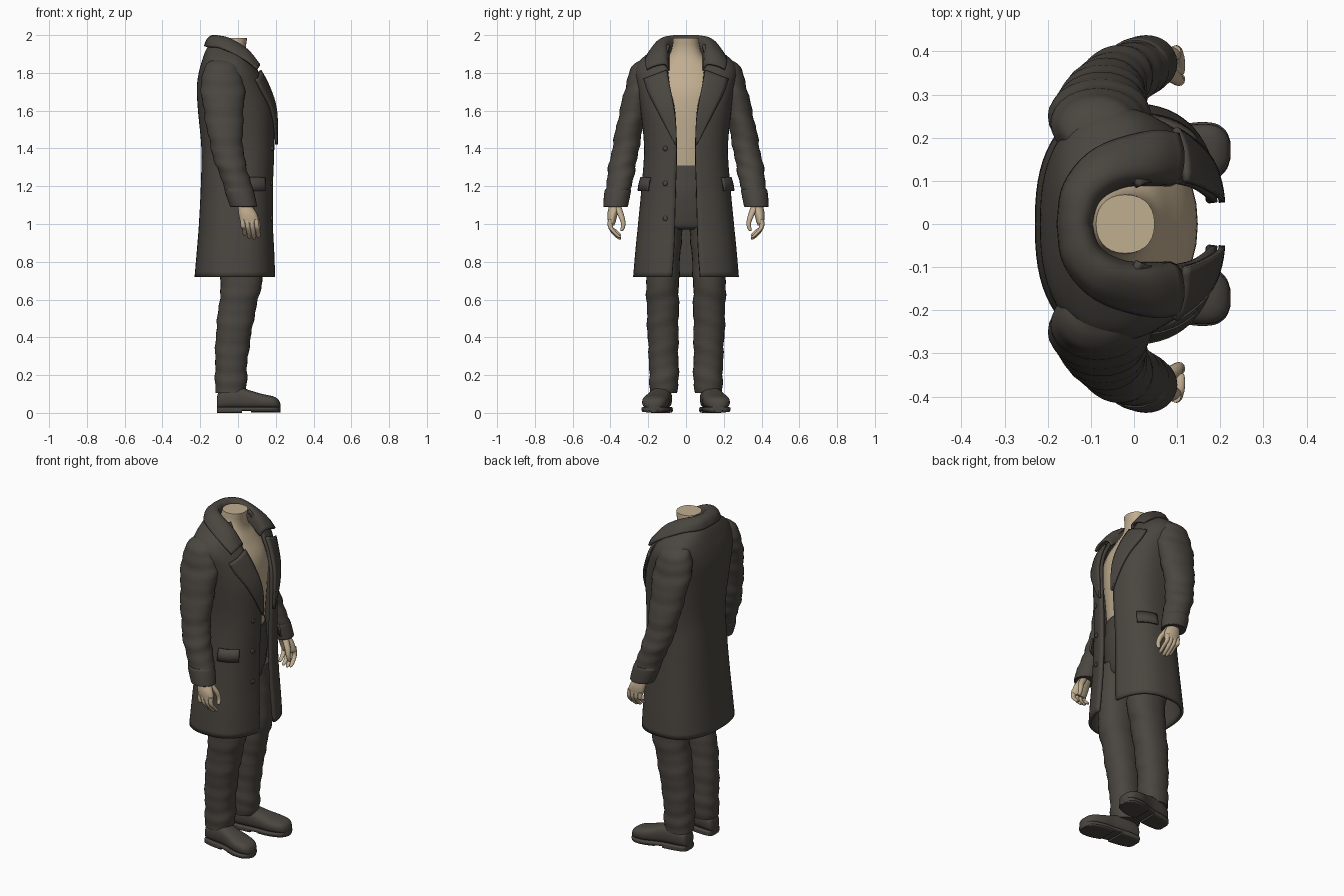
import bpy
import math
from mathutils import Vector

cube = bpy.data.objects.get("Cube")
if cube:
    bpy.data.objects.remove(cube, do_unlink=True)


def material(name, rgb):
    m = bpy.data.materials.new(name)
    m.use_nodes = True
    m.diffuse_color = (*rgb, 1)
    bsdf = next(n for n in m.node_tree.nodes if n.type == 'BSDF_PRINCIPLED')
    bsdf.inputs["Base Color"].default_value = (*rgb, 1)
    bsdf.inputs["Roughness"].default_value = 0.8
    return m


CLOTH = material("dark cloth", (0.068, 0.06, 0.05))
SKIN = material("skin", (0.53, 0.42, 0.28))


def spline(rows, steps=6):
    """Smooth curve through rows of equal length."""
    rows = [Vector(r) for r in rows]
    ext = [rows[0] * 2 - rows[1]] + rows + [rows[-1] * 2 - rows[-2]]
    out = []
    for a, b, c, d in zip(ext, ext[1:], ext[2:], ext[3:]):
        for k in range(steps):
            t = k / steps
            out.append((b * 2 + (c - a) * t + (a * 2 - b * 5 + c * 4 - d) * t ** 2
                        + (b * 3 - a - c * 3 + d) * t ** 3) / 2)
    return out + [rows[-1]]


def spow(v, p):
    return math.copysign(abs(v) ** p, v)


def grid(name, rings, mat, closed=False, mirror=False, thick=0, offset=-1):
    """Skin a stack of point rings into one smooth object."""
    n = len(rings[0])
    verts = [p for r in rings for p in r]
    faces = []
    for j in range(len(rings) - 1):
        for i in range(n if closed else n - 1):
            k = (i + 1) % n
            faces.append((j * n + i, j * n + k, (j + 1) * n + k, (j + 1) * n + i))
    if closed:
        faces.append(tuple(reversed(range(n))))
        faces.append(tuple(range(len(verts) - n, len(verts))))
    mesh = bpy.data.meshes.new(name)
    mesh.from_pydata(verts, [], faces)
    mesh.materials.append(mat)
    ob = bpy.data.objects.new(name, mesh)
    bpy.context.collection.objects.link(ob)
    if mirror:
        mod = ob.modifiers.new("mirror", 'MIRROR')
        mod.use_axis = (False, True, False)
    if thick:
        mod = ob.modifiers.new("thickness", 'SOLIDIFY')
        mod.thickness, mod.offset = thick, offset
    bpy.ops.object.select_all(action='DESELECT')
    ob.select_set(True)
    bpy.context.view_layer.objects.active = ob
    bpy.ops.object.shade_smooth_by_angle(angle=math.radians(45))
    return ob


def loft(name, rows, mat, axis='z', n=28, p=1.0, ripple=0, mirror=False):
    """Rows are (position along axis, centre 1, centre 2, radius 1, radius 2)."""
    rings = []
    for t, c1, c2, r1, r2 in spline(rows):
        ring = []
        for i in range(n):
            a = 2 * math.pi * i / n
            s = ripple * math.sin(t * 60 + 2 * math.sin(a)) * math.sin(t * 23)
            u = c1 + (r1 + s) * spow(math.cos(a), p)
            v = c2 + (r2 + s) * spow(math.sin(a), p)
            ring.append((u, v, t) if axis == 'z' else (t, u, v))
        rings.append(ring)
    return grid(name, rings, mat, True, mirror)


# Torso and neck
loft("torso", [(1.27, 0, 0, .13, .16), (1.4, 0, 0, .14, .165), (1.6, 0, 0, .148, .185),
               (1.72, -.01, 0, .143, .19), (1.82, -.03, 0, .11, .16),
               (1.88, -.035, 0, .085, .1), (1.93, -.03, 0, .072, .075),
               (1.985, -.02, 0, .068, .068)], SKIN, p=.9)

# Trousers: hips and two legs
loft("trouser_hips", [(.97, -.01, 0, .1, .15), (1.0, -.01, 0, .13, .18), (1.15, 0, 0, .145, .18),
                      (1.25, 0, 0, .143, .17), (1.31, 0, 0, .14, .165)], CLOTH, p=.9)
loft("trouser_legs", [(.105, -.04, .117, .078, .072), (.17, -.037, .117, .084, .078),
                      (.28, -.035, .118, .086, .078), (.42, -.023, .122, .094, .082),
                      (.56, -.003, .123, .1, .085), (.7, .018, .124, .11, .087),
                      (.9, 0, .115, .13, .09), (1.05, 0, .1, .13, .09)],
     CLOTH, p=.9, ripple=.004, mirror=True)

# Shoes: upper, sole and heel, lofted from heel to toe
upper = [(-.112, .122, .03, .06), (-.1, .124, .046, .09), (-.05, .13, .056, .11),
         (.02, .138, .058, .112), (.07, .148, .062, .097), (.13, .16, .07, .08),
         (.185, .168, .062, .068), (.213, .17, .042, .052), (.224, .171, .015, .03)]
loft("shoe_uppers", [(x, y, .02 + h / 2, w, h / 2) for x, y, w, h in upper],
     CLOTH, 'x', p=.75, mirror=True)
loft("shoe_soles", [(x, y, .021, w + .004, .011) for x, y, w, h in upper],
     CLOTH, 'x', p=.4, mirror=True)
loft("shoe_heels", [(x, y, .013, w + .004, .013) for x, y, w, h in upper[:4]],
     CLOTH, 'x', p=.4, mirror=True)
loft("shoe_treads", [(x, y, .014, w, .011) for x, y, w, h in upper[4:]],
     CLOTH, 'x', p=.4, mirror=True)

# Coat body, rows: height, centre, depth radius, width radius, half opening
COAT = spline([(.72, -.015, .215, .28, .075), (.86, -.012, .206, .268, .065),
               (1.0, -.01, .197, .254, .06), (1.2, -.005, .192, .235, .055),
               (1.4, 0, .194, .222, .05), (1.6, -.01, .202, .24, .06),
               (1.72, -.03, .188, .258, .085), (1.8, -.045, .163, .27, .095),
               (1.86, -.055, .137, .25, .1), (1.91, -.06, .115, .19, .1),
               (1.95, -.06, .095, .125, .09)], 5)
POWER = .8


def coat_row(z):
    for a, b in zip(COAT, COAT[1:]):
        if z <= b[0]:
            return a.lerp(b, max(0, (z - a[0]) / (b[0] - a[0])))
    return COAT[-1]


def coat_point(row, a, out=0):
    z, cx, rx, ry, w = row
    return (cx + (rx + out) * spow(math.cos(a), POWER), (ry + out) * spow(math.sin(a), POWER), z)


def coat_at(y, z, out=0):
    row = coat_row(z)
    a = math.asin(min(1, abs(y) / row[3]) ** (1 / POWER))
    return coat_point(row, a, out)


rings = []
for row in COAT:
    start = math.asin((row[4] / row[3]) ** (1 / POWER))
    span = 2 * (math.pi - start)
    rings.append([coat_point(row, start + span * i / 64) for i in range(65)])
grid("coat_body", rings, CLOTH, thick=.018)

# Lapels: inner y, z and outer y, z up the opening
rings = []
for y0, z0, y1, z1 in spline([(.048, 1.42, .055, 1.42), (.052, 1.54, .1, 1.51), (.066, 1.64, .15, 1.61),
                              (.085, 1.74, .195, 1.7), (.098, 1.81, .215, 1.765)], 4):
    rings.append([coat_at(y0 + (y1 - y0) * k / 6, z0 + (z1 - z0) * k / 6, .004) for k in range(7)])
grid("lapels", rings, CLOTH, mirror=True, thick=.014, offset=1)

# Collar: four edges from the front end round to the back centre
fall = [(.098, .205, 1.815), (.035, .208, 1.865), (-.085, .168, 1.925), (-.152, .09, 1.935), (-.168, 0, 1.938)]
roll = [(.108, .16, 1.835), (.045, .168, 1.9), (-.07, .142, 1.962), (-.14, .083, 1.973), (-.152, 0, 1.976)]
fold = [(.1, .112, 1.84), (.04, .115, 1.915), (-.04, .107, 1.966), (-.098, .066, 1.982), (-.12, 0, 1.985)]
base = [(.085, .1, 1.81), (.03, .1, 1.85), (-.03, .093, 1.89), (-.085, .058, 1.91), (-.103, 0, 1.92)]
edges = [spline(e, 5) for e in (fall, roll, fold, base)]
columns = [spline(c, 4) for c in zip(*edges)]
grid("collar", list(zip(*columns)), CLOTH, mirror=True, thick=.013, offset=1)

# Sleeves and cuffs
loft("sleeves", [(1.1, .026, .371, .066, .06), (1.2, 0, .357, .074, .067), (1.3, -.034, .338, .08, .072),
                 (1.4, -.058, .32, .085, .071), (1.55, -.073, .29, .1, .072),
                 (1.7, -.08, .252, .115, .075), (1.8, -.085, .224, .104, .077),
                 (1.85, -.085, .21, .075, .06), (1.87, -.085, .2, .04, .04)],
     CLOTH, ripple=.005, mirror=True)
loft("sleeve_cuffs", [(1.09, .03, .372, .067, .062), (1.1, .028, .372, .072, .066),
                      (1.17, .008, .362, .077, .07), (1.185, .004, .36, .071, .066)], CLOTH, mirror=True)

# Hands: palm, thumb and four fingers
loft("palms", [(.993, .064, .392, .036, .012), (1.01, .062, .393, .048, .02), (1.05, .053, .389, .049, .027),
               (1.09, .04, .378, .04, .032), (1.13, .03, .37, .036, .034)], SKIN, n=20, mirror=True)
loft("thumbs", [(.962, .108, .34, .004, .004), (.97, .107, .338, .011, .01), (1.0, .104, .332, .013, .012),
                (1.04, .092, .342, .017, .016), (1.09, .06, .362, .02, .02)], SKIN, n=12, mirror=True)
for i, finger in enumerate(("little", "ring", "middle", "index")):
    x = .024 + i * .024
    drop = (.02, .005, 0, .008)[i]
    loft(finger + "_fingers", [(.917 + drop, x + .012, .35, .003, .004), (.925 + drop, x + .012, .356, .01, .011),
                               (.95 + drop, x + .01, .381, .012, .012), (.985, x + .004, .4, .013, .013),
                               (1.025, x, .4, .013, .014)], SKIN, n=12, mirror=True)

# Pocket flaps wrapped on the coat sides
rings = [[coat_point(coat_row(z), math.radians(48 + 34 * k / 8), out) for k in range(9)]
         for z, out in ((1.175, .012), (1.21, .01), (1.245, .003))]
grid("pocket_flaps", rings, CLOTH, mirror=True, thick=.01, offset=1)

# Buttons down the right front edge
for i in range(3):
    x, y, z = coat_at(.11, 1.03 + .185 * i)
    loft("button_%d" % (i + 1), [(x - .005, -y, z, .013, .013), (x + .005, -y, z, .013, .013),
                                 (x + .008, -y, z, .009, .009)], CLOTH, 'x', n=16)
